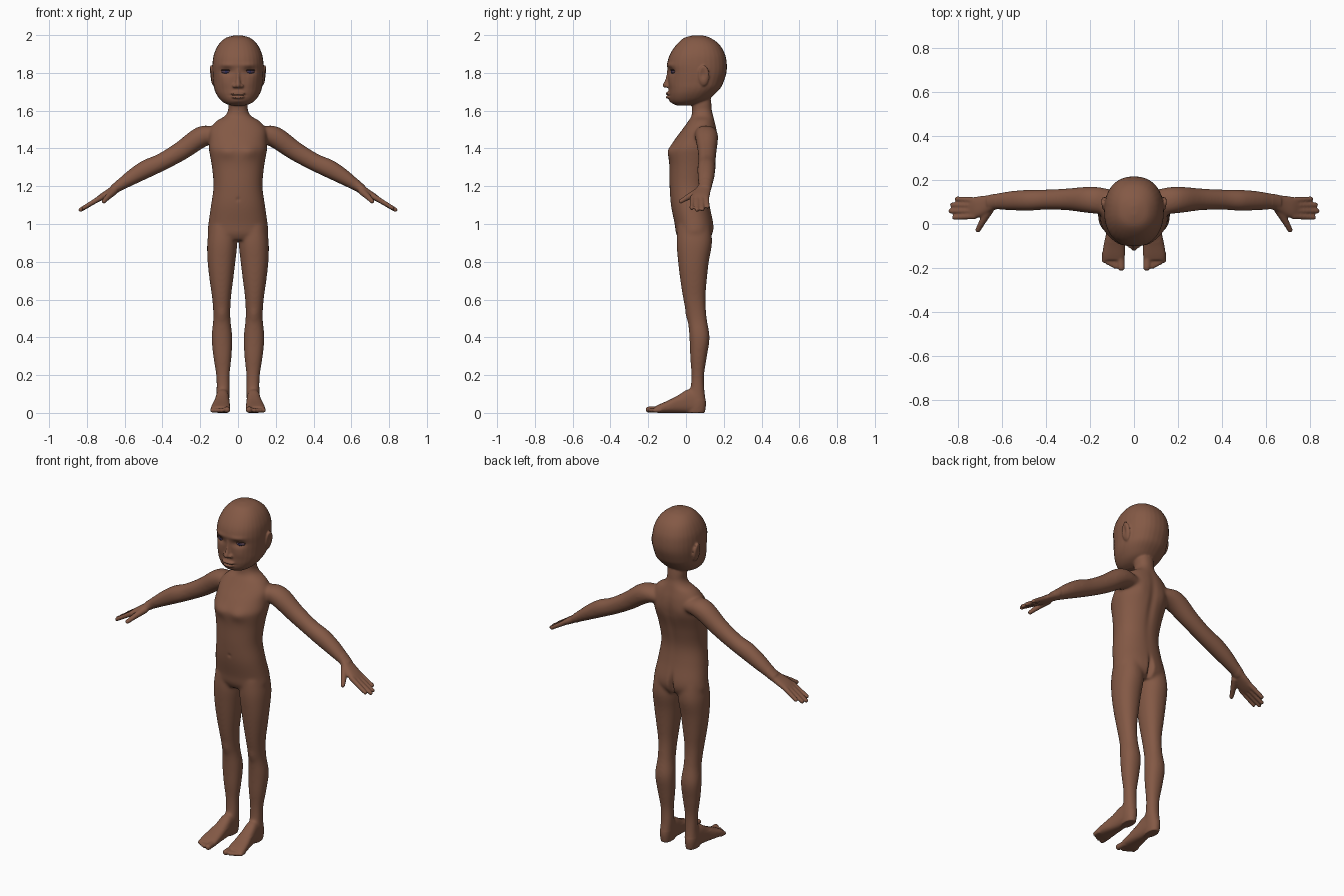
import bpy, bmesh, math
from mathutils import Vector, Matrix


def material(name, rgb):
    m = bpy.data.materials.new(name)
    m.diffuse_color = (*rgb, 1)
    return m


skin = material("brown skin", (0.23, 0.100, 0.060))
eye_mat = material("dark violet eye", (0.075, 0.045, 0.075))
iris_mat = material("deep blue iris", (0.03, 0.03, 0.10))
lash_mat = material("dark brown lash", (0.05, 0.022, 0.018))


# ---- loft helpers: a row is centre + two half-axis vectors (9 numbers) ----
def upright(z, x0, x1, y0, y1):
    return ((x0 + x1) / 2, (y0 + y1) / 2, z, (x1 - x0) / 2, 0, 0, 0, (y1 - y0) / 2, 0)


def forward(y, x0, x1, z0, z1):
    return ((x0 + x1) / 2, y, (z0 + z1) / 2, (x1 - x0) / 2, 0, 0, 0, 0, (z1 - z0) / 2)


def sideways(x, y, z, w, h, a=0.57):
    return (x, y, z, 0, w, 0, h * math.sin(a), 0, h * math.cos(a))


def smooth_rows(rows, n=5):
    """Catmull-Rom interpolation between rows."""
    out = []
    for i in range(len(rows) - 1):
        p = [rows[max(i - 1, 0)], rows[i], rows[i + 1], rows[min(i + 2, len(rows) - 1)]]
        for k in range(n):
            t = k / n
            out.append([0.5 * (2 * b + (c - a) * t + (2 * a - 5 * b + 4 * c - d) * t * t
                        + (3 * b - a - 3 * c + d) * t ** 3) for a, b, c, d in zip(*p)])
    return out + [list(rows[-1])]


def loft(bm, rows, side=1, p=2.2, seg=32):
    rings = []
    for r in smooth_rows(rows):
        c, u, v = Vector(r[:3]), Vector(r[3:6]), Vector(r[6:])
        ring = []
        for k in range(seg):
            a = 2 * math.pi * k / seg
            e = [math.copysign(abs(q) ** (2 / p), q) for q in (math.cos(a), math.sin(a))]
            q = c + u * e[0] + v * e[1]
            ring.append(bm.verts.new((q.x * side, q.y, q.z)))
        rings.append(ring)
    for a, b in zip(rings, rings[1:]):
        for k in range(seg):
            bm.faces.new((a[k], a[k - 1], b[k - 1], b[k]))
    bm.faces.new(rings[0])
    bm.faces.new(rings[-1])


def ball(bm, c, r, rot=(0, 'Z')):
    m = Matrix.Translation(c) @ Matrix.Rotation(rot[0], 4, rot[1]) @ Matrix.Diagonal((*r, 1))
    bmesh.ops.create_uvsphere(bm, u_segments=24, v_segments=16, radius=1, matrix=m)


def digit(bm, a, b, r0, r1, side):
    a, b = Vector(a), Vector(b)
    u = (b - a).orthogonal().normalized()
    v = (b - a).normalized().cross(u)
    loft(bm, [(*a, *(u * r0), *(v * r0)), (*b, *(u * r1), *(v * r1))], side, 2, 16)
    ball(bm, (b.x * side, b.y, b.z), (r1, r1, r1))


bm = bmesh.new()

# ---- torso and neck: z, half width, front y, back y ----
torso = [(1.70, .05, .03, .125), (1.64, .052, .03, .134), (1.60, .053, .032, .138),
         (1.57, .072, .028, .146), (1.545, .115, .012, .152), (1.50, .15, -.02, .163),
         (1.45, .153, -.058, .167), (1.40, .155, -.088, .162), (1.37, .15, -.093, .155),
         (1.30, .138, -.088, .135), (1.20, .13, -.087, .117), (1.10, .143, -.08, .126),
         (1.0, .157, -.06, .146), (.95, .16, -.053, .142), (.915, .13, -.035, .12)]
loft(bm, [upright(z, -w, w, f, b) for z, w, f, b in torso])

# ---- head: z, half width, front y, back y ----
head = [(1.999, .015, .04, .085), (1.985, .065, -.01, .13), (1.95, .103, -.05, .177),
        (1.90, .127, -.084, .206), (1.85, .135, -.099, .216), (1.80, .135, -.096, .214),
        (1.75, .131, -.093, .198), (1.72, .127, -.092, .183), (1.69, .116, -.092, .155),
        (1.66, .096, -.087, .12), (1.64, .072, -.074, .075), (1.628, .04, -.05, .03)]
loft(bm, [upright(z, -w, w, f, b) for z, w, f, b in head], p=2.25)

# ---- nose and lips ----
loft(bm, [upright(1.82, -.012, .012, -.10, -.05), upright(1.77, -.013, .013, -.108, -.05),
          upright(1.735, -.017, .017, -.124, -.05), upright(1.722, -.014, .014, -.117, -.05)], p=2)
ball(bm, (0, -.094, 1.690), (.040, .015, .009))
ball(bm, (0, -.092, 1.672), (.034, .015, .009))

for s in (1, -1):
    ball(bm, (s * .018, -.096, 1.731), (.012, .014, .011))
    # ears
    ball(bm, (s * .136, .094, 1.785), (.013, .030, .056), (s * .16, 'Y'))
    # legs: z, inner x, outer x, front y, back y
    leg = [(.99, .012, .15, -.045, .13), (.90, .004, .163, -.05, .138), (.80, .014, .161, -.042, .121),
           (.70, .026, .15, -.03, .11), (.60, .038, .136, -.014, .103), (.50, .04, .131, .008, .11),
           (.40, .03, .14, .018, .125), (.30, .034, .131, .022, .111), (.20, .044, .116, .028, .096),
           (.12, .044, .114, .022, .098), (.05, .047, .117, .005, .106), (.0, .052, .112, .0, .1)]
    loft(bm, [upright(*r) for r in leg], s)
    # feet: y, inner x, outer x, bottom z, top z
    foot = [(.09, .058, .108, 0, .06), (.05, .048, .116, 0, .11), (.01, .046, .119, 0, .125),
            (-.04, .044, .126, 0, .095), (-.09, .042, .137, 0, .068), (-.14, .041, .144, 0, .046),
            (-.165, .045, .140, .002, .034)]
    loft(bm, [forward(*r) for r in foot], s, 2.6)
    # toes
    digit(bm, (.062, -.14, .018), (.058, -.197, .017), .018, .017, s)
    for i in range(4):
        x = .086 + .0165 * i
        digit(bm, (x - .003, -.13, .016), (x, -.193 + .009 * i, .013), .013, .0115, s)
    # arms: x, y, z, half width in y, half height
    arm = [(.09, .10, 1.475, .05, .045), (.15, .106, 1.475, .06, .055), (.21, .11, 1.452, .06, .056),
           (.30, .112, 1.388, .05, .051), (.40, .111, 1.33, .046, .047), (.48, .108, 1.294, .048, .049),
           (.56, .106, 1.248, .044, .041), (.63, .102, 1.202, .036, .029), (.66, .098, 1.182, .034, .025)]
    loft(bm, [sideways(*r) for r in arm], s, 2.1)
    # palms
    palm = [(.63, .10, 1.202, .033, .025), (.67, .088, 1.174, .042, .021),
            (.715, .076, 1.147, .049, .018), (.745, .072, 1.128, .046, .013)]
    loft(bm, [sideways(*r) for r in palm], s, 2.4)
    # fingers and thumb
    for y0, tip in ((.108, (.805, .114, 1.092)), (.084, (.827, .087, 1.078)),
                    (.060, (.834, .059, 1.075)), (.036, (.818, .030, 1.085))):
        digit(bm, (.72, y0, 1.144), tip, .0145, .0115, s)
    digit(bm, (.655, .07, 1.175), (.69, .01, 1.142), .021, .0155, s)
    digit(bm, (.69, .01, 1.142), (.71, -.027, 1.12), .0155, .012, s)

# ---- fuse everything into one skin ----
bmesh.ops.recalc_face_normals(bm, faces=bm.faces[:])
mesh = bpy.data.meshes.new("body")
bm.to_mesh(mesh)
bm.free()
body = bpy.data.objects.new("body", mesh)
bpy.context.collection.objects.link(body)
rm = body.modifiers.new("fuse", 'REMESH')
rm.mode = 'VOXEL'
rm.voxel_size = 0.005
dg = bpy.context.evaluated_depsgraph_get()
fused = bpy.data.meshes.new_from_object(body.evaluated_get(dg))
body.modifiers.clear()
body.data = fused

bm = bmesh.new()
bm.from_mesh(fused)


def relax(verts, times):
    for _ in range(times):
        bmesh.ops.smooth_vert(bm, verts=verts, factor=0.5, use_axis_x=True, use_axis_y=True, use_axis_z=True)


relax(bm.verts[:], 3)
relax([v for v in bm.verts if .07 < v.co.z < 1.61 and abs(v.co.x) < .63], 18)

# ---- sculpt soft dents and bulges: centre, radii, push (mirrored) ----
dabs = [((.062, -.085, 1.808), (.034, .05, .019), (0, .014, 0)),      # eye sockets
        ((.058, -.085, 1.842), (.045, .04, .012), (0, -.005, 0)),     # brows
        ((.070, -.08, 1.745), (.035, .04, .03), (0, -.004, 0)),       # cheeks
        ((0, -.10, 1.681), (.036, .03, .004), (0, .007, 0)),          # mouth line
        ((0, -.09, 1.651), (.03, .03, .014), (0, -.005, 0)),          # chin
        ((.152, .088, 1.792), (.012, .016, .032), (-.010, 0, 0)),     # ear bowls
        ((.062, -.09, 1.385), (.045, .05, .036), (0, -.010, 0)),      # chest
        ((0, .16, 1.33), (.022, .05, .18), (0, -.008, 0)),            # spine
        ((.08, .15, 1.43), (.04, .05, .05), (0, .006, 0)),            # shoulder blades
        ((0, .14, .96), (.013, .06, .06), (0, -.025, 0)),             # seat cleft
        ((.085, .01, .52), (.028, .04, .035), (0, -.006, 0)),         # knees
        ((0, -.085, 1.13), (.010, .03, .010), (0, .004, 0))]          # navel
for c, r, push in dabs:
    for s in ((1, -1) if c[0] else (1,)):
        for v in bm.verts:
            q = v.co
            d = ((q.x - s * c[0]) / r[0]) ** 2 + ((q.y - c[1]) / r[1]) ** 2 + ((q.z - c[2]) / r[2]) ** 2
            if d < 6:
                q += Vector((s * push[0], push[1], push[2])) * math.exp(-d)
for v in bm.verts:
    v.co.z = max(v.co.z, 0)
for f in bm.faces:
    f.smooth = True
bm.to_mesh(fused)
bm.free()
fused.materials.clear()
fused.materials.append(skin)


# ---- eyes ----
def eye_part(name, c, r, yaw, mat):
    b = bmesh.new()
    ball(b, c, r, (yaw, 'Z'))
    for f in b.faces:
        f.smooth = True
    m = bpy.data.meshes.new(name)
    b.to_mesh(m)
    b.free()
    m.materials.append(mat)
    bpy.context.collection.objects.link(bpy.data.objects.new(name, m))


for s, side in ((1, "left"), (-1, "right")):
    eye_part(side + "_eye", (s * .064, -.066, 1.806), (.025, .011, .010), s * .35, eye_mat)
    eye_part(side + "_iris", (s * .063, -.074, 1.806), (.009, .005, .009), s * .35, iris_mat)
    eye_part(side + "_lash", (s * .065, -.071, 1.815), (.028, .008, .003), s * .35, lash_mat)
